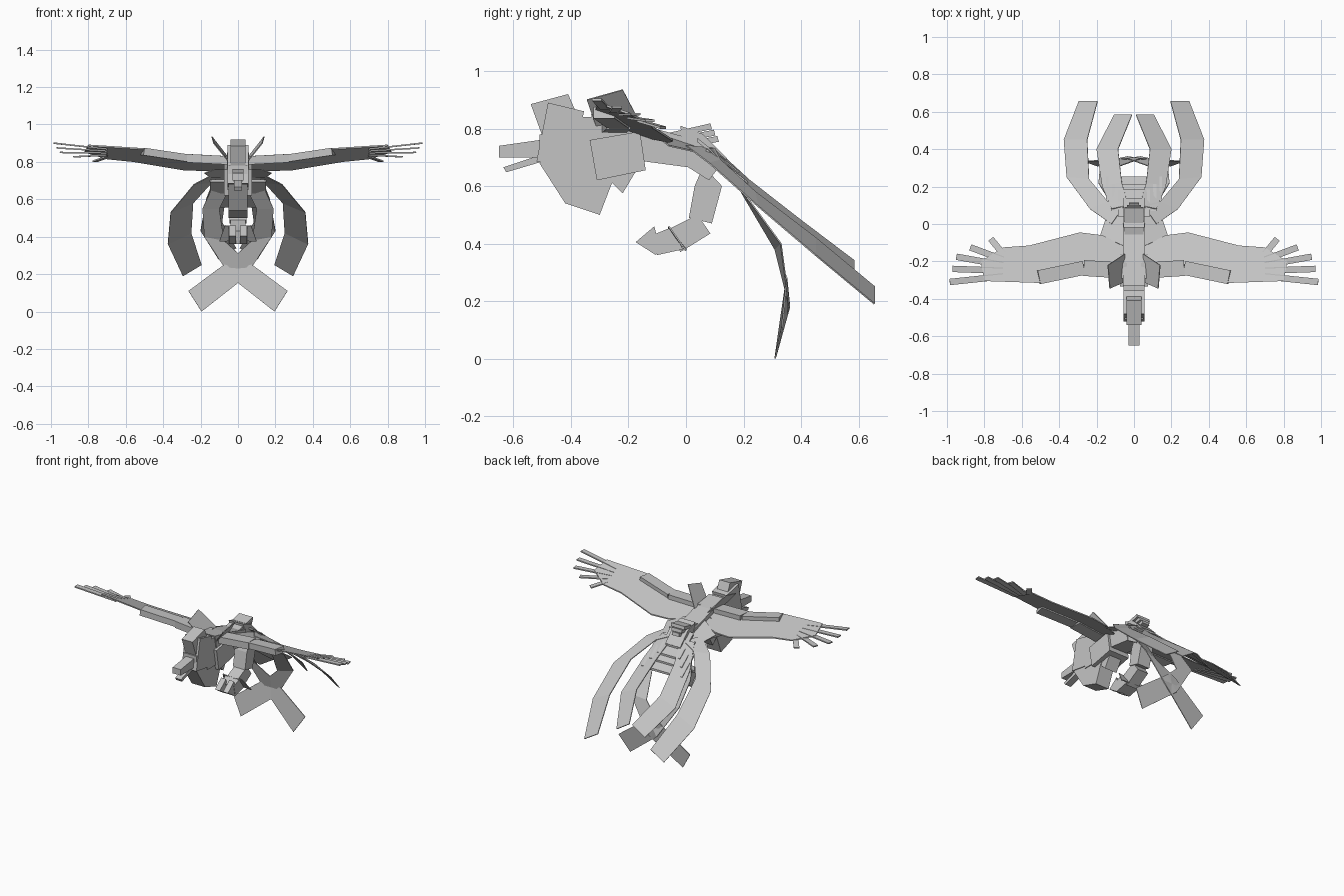
import bpy, bmesh
from mathutils import Vector

if "Cube" in bpy.data.objects:
    bpy.data.objects.remove(bpy.data.objects["Cube"], do_unlink=True)

grey = bpy.data.materials.new("plain grey")
grey.use_nodes = True
GREY = (0.55, 0.55, 0.55, 1)
grey.diffuse_color = GREY
grey.node_tree.nodes["Principled BSDF"].inputs["Base Color"].default_value = GREY


def finish(name, bm):
    bmesh.ops.recalc_face_normals(bm, faces=bm.faces)
    mesh = bpy.data.meshes.new(name)
    bm.to_mesh(mesh)
    bm.free()
    mesh.materials.append(grey)
    obj = bpy.data.objects.new(name, mesh)
    bpy.context.collection.objects.link(obj)
    return obj


def extrude(name, points, offset):
    """Flat outline pushed along an offset into a solid."""
    bm = bmesh.new()
    face = bm.faces.new([bm.verts.new(p) for p in points])
    geo = bmesh.ops.extrude_face_region(bm, geom=[face])["geom"]
    bmesh.ops.translate(bm, vec=offset, verts=[v for v in geo if isinstance(v, bmesh.types.BMVert)])
    return finish(name, bm)


def block(name, profile, half, x=0):
    """Side profile (y, z) with a width across x."""
    return extrude(name, [(x - half, y, z) for y, z in profile], (2 * half, 0, 0))


def ribbon(name, pairs, side):
    """Thin strip through pairs of inner and outer edge points."""
    bm = bmesh.new()
    rows = [[bm.verts.new((side * p[0], p[1], p[2])) for p in pair] for pair in pairs]
    for a, b in zip(rows, rows[1:]):
        bm.faces.new((a[0], a[1], b[1], b[0]))
    obj = finish(name, bm)
    mod = obj.modifiers.new("thickness", "SOLIDIFY")
    mod.thickness = 0.005
    mod.offset = 0


def bar(name, a, b, width, height):
    """Box running from a to b."""
    a, b = Vector(a), Vector(b)
    across = (b - a).cross(Vector((0, 0, 1))).normalized() * width / 2
    up = across.cross(b - a).normalized() * height / 2
    extrude(name, [a + across + up, a - across + up, a - across - up, a + across - up], b - a)


def wing_point(x, y, side=1):
    return Vector((side * x, y, 0.717 + 0.076 * x - 0.35 * y))


# Head
block("skull", [(-.48, .89), (-.355, .86), (-.39, .665), (-.52, .685)], .055)
block("crest", [(-.54, .885), (-.41, .92), (-.345, .77), (-.48, .72)], .04)
block("face", [(-.51, .78), (-.39, .78), (-.39, .69), (-.51, .69)], .05)
block("upper_beak", [(-.65, .74), (-.51, .76), (-.51, .70), (-.65, .70)], .03)
block("lower_beak", [(-.635, .665), (-.5, .71), (-.5, .685), (-.625, .648)], .022)

# Neck and body
block("throat", [(-.51, .68), (-.42, .54), (-.30, .50), (-.25, .63), (-.33, .75)], .05)
block("neck", [(-.39, .84), (-.3, .84), (-.25, .65), (-.4, .65)], .055)
block("breast", [(-.33, .68), (-.22, .575), (-.175, .65), (-.2, .72)], .045)
block("chest", [(-.335, .76), (-.16, .79), (-.14, .655), (-.31, .62)], .075)
block("back", [(-.33, .85), (-.2, .825), (0, .77), (.01, .665), (-.14, .685), (-.3, .70)], .06)
block("rump", [(-.02, .81), (.06, .78), (.14, .70), (.08, .62), (0, .67)], .055)

# Back feathers
for i in range(3):
    z = .81 - .022 * i
    block(f"back_feather_{i + 1}", [(-.06, z - .025), (.085 + .012 * i, z + .008),
                                    (.09 + .012 * i, z - .012), (-.06, z - .045)], .05 - .012 * i)

# Curled legs and foot
block("thigh", [(.06, .67), (.125, .6), (.09, .47), (.01, .49), (.03, .60)], .045)
block("shin", [(.04, .50), (.085, .435), (-.02, .37), (-.06, .45)], .04)
block("foot", [(-.115, .43), (-.055, .455), (-.01, .38), (-.10, .36)], .05)

# Stacked tail plates, wide below and narrow above
for i, (half, front, rear) in enumerate([(.15, .085, .255), (.12, .07, .215), (.085, .04, .185), (.055, .01, .14)]):
    lift = .012 * i
    block(f"tail_plate_{i + 1}", [(y, .775 - .8 * y + lift + d) for y, d in
                                  ((front, 0), (rear, 0), (rear, -.014), (front, -.014))], half)

OUTER = [((.05, .1, .73), (.12, .0, .74)), ((.14, .12, .69), (.235, .08, .68)),
         ((.24, .24, .58), (.36, .25, .53)), ((.25, .45, .42), (.375, .45, .36)),
         ((.195, .655, .25), (.295, .655, .19))]
INNER = [((.03, .1, .73), (.12, .08, .73)), ((.065, .22, .62), (.17, .2, .60)),
         ((.085, .4, .48), (.2, .4, .43)), ((.01, .585, .34), (.105, .585, .28))]
CROSSED = [((.04, .14, .67), (.13, .12, .68)), ((.1, .21, .55), (.19, .22, .55)),
           ((.075, .31, .38), (.18, .33, .40)), ((-.035, .35, .28), (.035, .36, .18)),
           ((-.265, .335, .11), (-.195, .31, 0))]
FEATHERS = [(.985, -.31), (.97, -.24), (.95, -.175), (.875, -.125), (.765, -.08)]
PANEL = [(.05, -.28), (.27, -.27), (.51, -.315), (.8, -.305), (.82, -.2),
         (.7, -.125), (.56, -.115), (.29, -.045), (.17, -.06), (.05, -.12)]

for side, word in ((1, "left"), (-1, "right")):
    # Wings: panel, arm bones and finger feathers
    extrude(f"{word}_wing", [wing_point(x, y, side) for x, y in PANEL], (0, 0, .008))
    elbow = wing_point(.27, -.235, side)
    bar(f"{word}_upper_arm", wing_point(.04, -.25, side), elbow, .085, .045)
    bar(f"{word}_forearm", elbow, wing_point(.51, -.285, side), .075, .04)
    for i, (x, y) in enumerate(FEATHERS):
        root = wing_point(.7, -.28 + .03 * i, side)
        bar(f"{word}_feather_{i + 1}", root, wing_point(x, y, side), .034, .008)
    # Flared collar plates beside the shoulders
    ribbon(f"{word}_collar", [((.05, -.31, .80), (.13, -.345, .90)),
                              ((.05, -.16, .82), (.14, -.22, .935))], side)
    # Hip flaps joining wings and tail
    ribbon(f"{word}_hip", [((.05, -.12, .79), (.18, -.06, .74)),
                           ((.05, .08, .72), (.15, .03, .72))], side)
    # Splayed toes
    ribbon(f"{word}_toe_plate", [((.01, -.06, .455), (.07, -.06, .46)),
                                 ((.01, 0, .38), (.1, 0, .375))], side)
    block(f"{word}_toe", [(-.175, .405), (-.11, .46), (-.09, .375), (-.105, .36)], .018, side * .03)
    # Tail streamers
    ribbon(f"{word}_outer_streamer", OUTER, side)
    ribbon(f"{word}_inner_streamer", INNER, side)
    ribbon(f"{word}_crossed_streamer", CROSSED, side)
